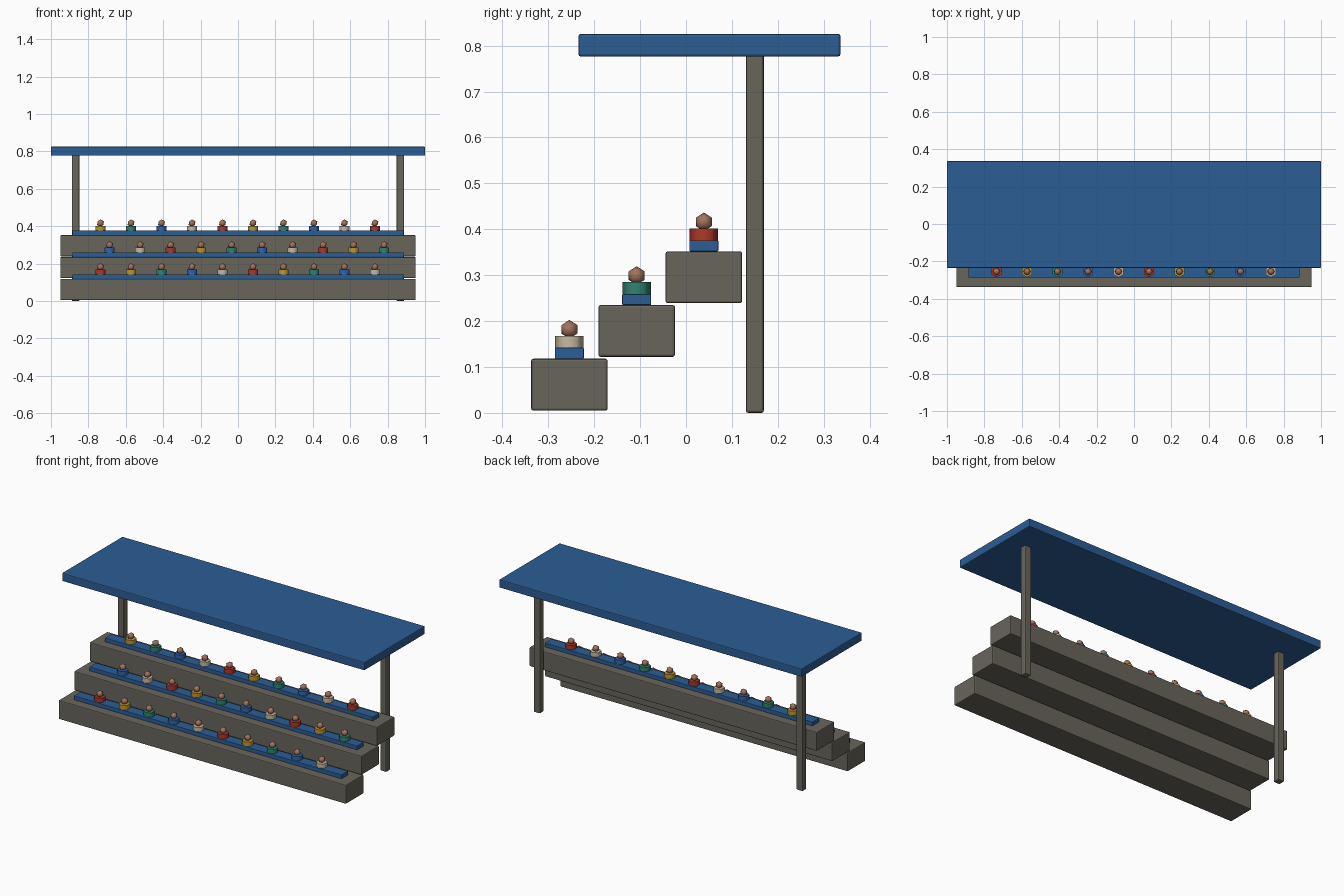
import bpy
import math

if "Cube" in bpy.data.objects:
    bpy.data.objects.remove(bpy.data.objects["Cube"], do_unlink=True)


def material(name, rgb):
    mat = bpy.data.materials.new(name)
    mat.use_nodes = True
    mat.diffuse_color = (*rgb, 1)
    bsdf = next(n for n in mat.node_tree.nodes if n.type == 'BSDF_PRINCIPLED')
    bsdf.inputs["Base Color"].default_value = (*rgb, 1)
    return mat


concrete = material("concrete grey", (0.14, 0.13, 0.105))
blue = material("roof blue", (0.025, 0.11, 0.3))
skin = material("skin", (0.36, 0.17, 0.11))
shirts = [
    material("shirt red", (0.42, 0.04, 0.02)),
    material("shirt yellow", (0.52, 0.31, 0.025)),
    material("shirt teal", (0.03, 0.23, 0.16)),
    material("shirt blue", (0.03, 0.13, 0.4)),
    material("shirt cream", (0.58, 0.49, 0.36)),
]


def finish(name, mat):
    obj = bpy.context.object
    obj.name = name
    obj.data.materials.append(mat)
    return obj


def box(name, mat, center, size, bevel):
    bpy.ops.mesh.primitive_cube_add(size=1, location=center)
    obj = finish(name, mat)
    obj.scale = size
    bpy.ops.object.transform_apply(location=False, rotation=False, scale=True)
    mod = obj.modifiers.new("soft_edges", 'BEVEL')
    mod.width = bevel
    mod.segments = 2


def spectator(label, x, y, z, shirt):
    # Six-sided torso with a faceted head resting on it
    bpy.ops.mesh.primitive_cylinder_add(vertices=6, radius=0.031, depth=0.032,
                                        location=(x, y, z + 0.01))
    finish("torso_" + label, shirt)
    bpy.ops.object.shade_smooth_by_angle(angle=math.radians(65))
    bpy.ops.mesh.primitive_ico_sphere_add(subdivisions=1, radius=0.0205,
                                          location=(x, y, z + 0.04))
    finish("head_" + label, skin)
    bpy.ops.object.shade_smooth()


# Terraced steps, each with a bench and a row of spectators
for row in range(3):
    y = -0.254 + row * 0.1465
    base = 0.005 + row * 0.117
    box(f"step_{row}", concrete, (0, y, base + 0.0565), (1.9, 0.167, 0.113), 0.005)
    box(f"bench_{row}", blue, (0, y, base + 0.125), (1.77, 0.063, 0.024), 0.002)
    for seat in range(10):
        x = -0.735 + seat * 0.163 + (0.049 if row == 1 else 0)
        spectator(f"{row}_{seat}", x, y, base + 0.137, shirts[(seat + row * 3) % 5])

# Roof on two rear posts
for side, name in ((-1, "right_post"), (1, "left_post")):
    box(name, concrete, (side * 0.868, 0.15, 0.392), (0.041, 0.039, 0.784), 0.005)
box("roof", blue, (0, 0.051, 0.801), (2, 0.571, 0.049), 0.005)
